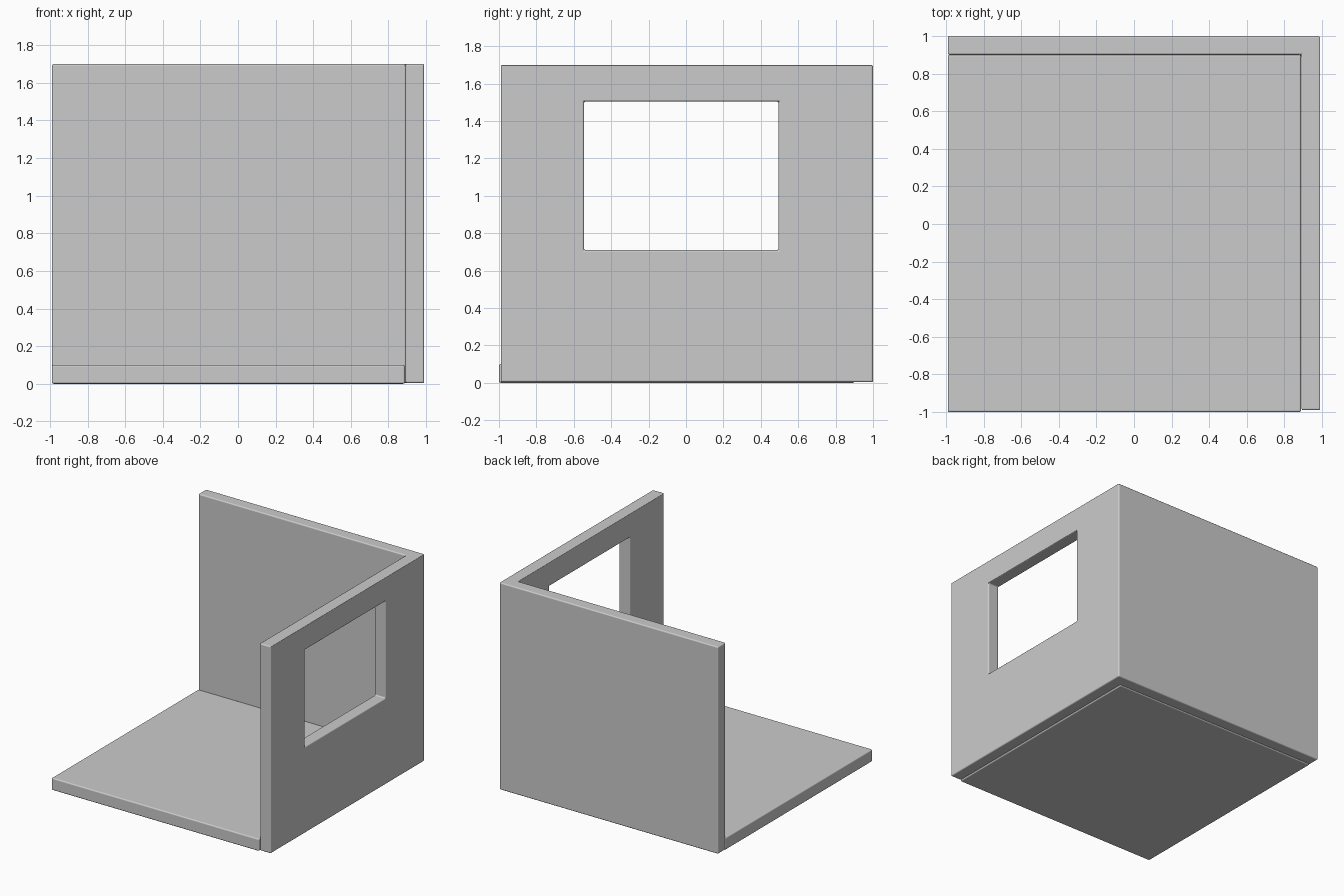
import bpy, bmesh

if "Cube" in bpy.data.objects:
    bpy.data.objects.remove(bpy.data.objects["Cube"])


def prism(name, outline, z0, z1):
    """Extrude a flat outline between two heights."""
    bm = bmesh.new()
    face = bm.faces.new([bm.verts.new((x, y, z0)) for x, y in outline])
    top = bmesh.ops.extrude_face_region(bm, geom=[face])["geom"]
    verts = [g for g in top if isinstance(g, bmesh.types.BMVert)]
    bmesh.ops.translate(bm, verts=verts, vec=(0, 0, z1 - z0))
    bmesh.ops.recalc_face_normals(bm, faces=bm.faces)
    mesh = bpy.data.meshes.new(name)
    bm.to_mesh(mesh)
    bm.free()
    obj = bpy.data.objects.new(name, mesh)
    bpy.context.collection.objects.link(obj)
    return obj


def rect(x0, x1, y0, y1):
    return [(x0, y0), (x1, y0), (x1, y1), (x0, y1)]


def soften(obj):
    """Small rounded edges with smooth shading."""
    bev = obj.modifiers.new("edge_bevel", 'BEVEL')
    bev.width = 0.01
    bev.segments = 3
    bev.limit_method = 'ANGLE'
    bev.harden_normals = True
    for p in obj.data.polygons:
        p.use_smooth = True


# Floor slab
floor = prism("floor", rect(-0.99, 0.888, -1.0, 0.9), 0.0, 0.1)
soften(floor)

# Back and right walls as one L-shaped piece
walls = prism("walls", [(-0.99, 0.9), (0.89, 0.9), (0.89, -0.99),
                        (0.99, -0.99), (0.99, 1.0), (-0.99, 1.0)], 0.004, 1.7)

# Window opening in the right wall
cutter = prism("window_cutter", rect(0.8, 1.1, -0.545, 0.495), 0.71, 1.505)
cutter.hide_render = True
cutter.hide_viewport = True
cut = walls.modifiers.new("window", 'BOOLEAN')
cut.operation = 'DIFFERENCE'
cut.solver = 'EXACT'
cut.object = cutter
soften(walls)
